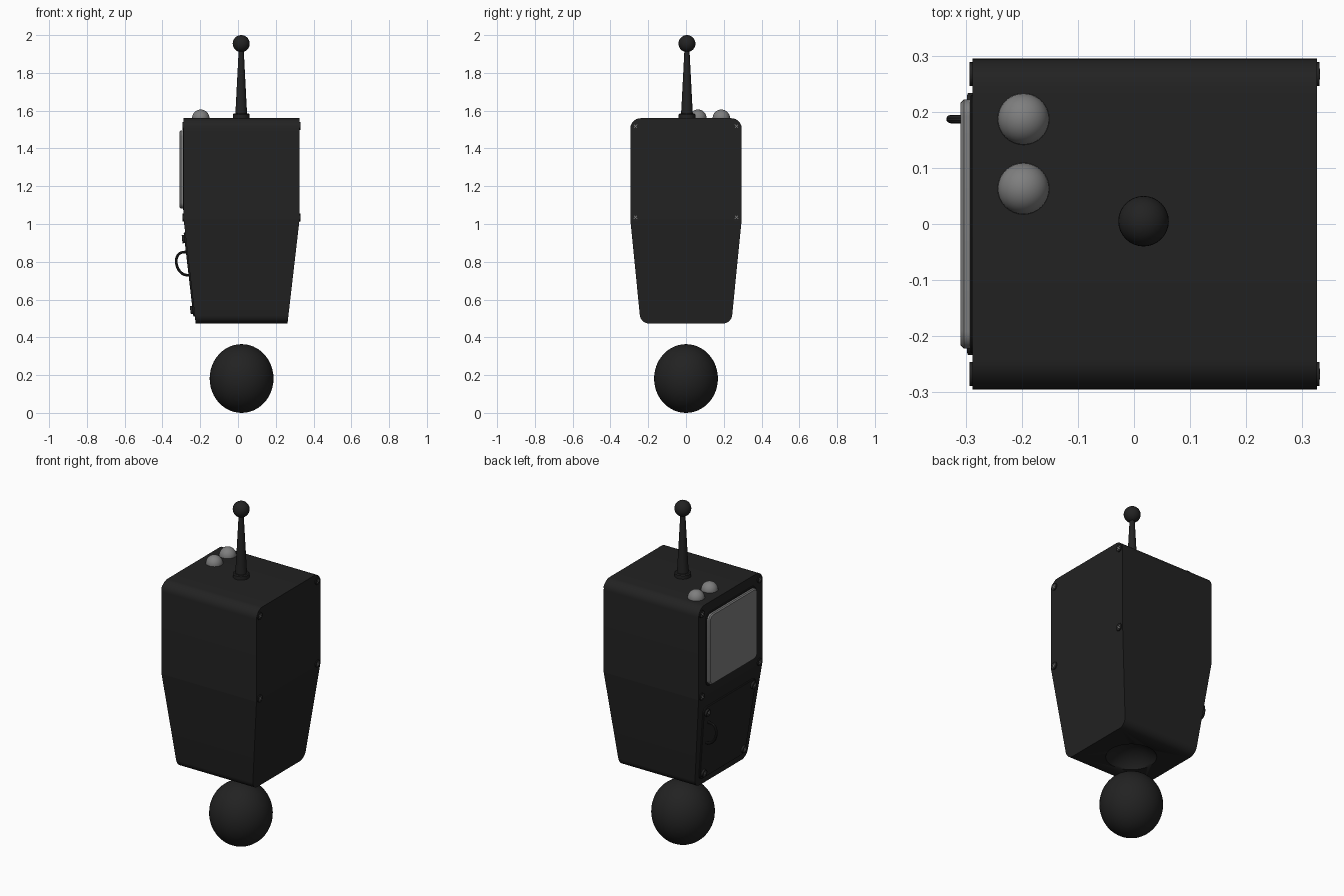
import bpy, bmesh
from math import pi, sin, cos, atan2, radians
from mathutils import Vector

if "Cube" in bpy.data.objects:
    bpy.data.objects.remove(bpy.data.objects["Cube"])

CX, BREAK, BOTTOM, TOP = 0.019, 1.025, 0.473, 1.56
SLOPE = 0.064 / (BREAK - BOTTOM)


def material(name, v):
    m = bpy.data.materials.new(name)
    m.diffuse_color = (v, v, v, 1)
    m.use_nodes = True
    m.node_tree.nodes["Principled BSDF"].inputs["Base Color"].default_value = m.diffuse_color
    return m


black = material("black", 0.016)
grey = material("grey", 0.21)


def half_x(z):
    """Half width of the casing at height z."""
    return 0.307 - max(0, BREAK - z) * SLOPE


def rounded(corners, seg=8):
    """Polygon of (y, z, radius) corners with the corners rounded off."""
    out = []
    for i, (y, z, r) in enumerate(corners):
        p = Vector((y, z))
        if r == 0:
            out.append(p)
            continue
        a = (Vector(corners[i - 1][:2]) - p).normalized()
        b = (Vector(corners[(i + 1) % len(corners)][:2]) - p).normalized()
        half = a.angle(b) / 2
        c = p + (a + b).normalized() * r / sin(half)
        start = a * (r / abs(sin(half) / cos(half))) + p - c
        end = b * (r / abs(sin(half) / cos(half))) + p - c
        for k in range(seg + 1):
            t = k / seg
            ang = start.angle(end)
            out.append(c + (start * sin((1 - t) * ang) + end * sin(t * ang)) / sin(ang))
    return out


def finish(ob, mat, angle=30):
    ob.data.materials.append(mat)
    bpy.ops.object.select_all(action='DESELECT')
    ob.select_set(True)
    bpy.context.view_layer.objects.active = ob
    bpy.ops.object.shade_smooth_by_angle(angle=radians(angle))
    return ob


def loft(name, rings, mat, split_z=None):
    """Skin equal rings of points and cap both ends."""
    bm = bmesh.new()
    rows = [[bm.verts.new(p) for p in ring] for ring in rings]
    n = len(rows[0])
    for a, b in zip(rows, rows[1:]):
        for i in range(n):
            bm.faces.new((a[i], a[(i + 1) % n], b[(i + 1) % n], b[i]))
    for row in (rows[0], rows[-1]):
        if split_z is None:
            bm.faces.new(row)
        else:
            bm.faces.new([v for v in row if v.co.z >= split_z - 1e-4])
            bm.faces.new([v for v in row if v.co.z <= split_z + 1e-4])
    bmesh.ops.recalc_face_normals(bm, faces=bm.faces)
    if split_z is not None:
        for e in bm.edges:
            if all(abs(v.co.z - split_z) < 1e-4 for v in e.verts):
                e.smooth = False
    me = bpy.data.meshes.new(name)
    bm.to_mesh(me)
    bm.free()
    ob = bpy.data.objects.new(name, me)
    bpy.context.collection.objects.link(ob)
    return finish(ob, mat)


def ball(name, loc, r, mat, zscale=1, seg=48):
    bpy.ops.mesh.primitive_uv_sphere_add(segments=seg, ring_count=seg // 2, radius=r, location=loc)
    ob = bpy.context.object
    ob.name = name
    ob.scale.z = zscale
    return finish(ob, mat)


def plate(name, corners, thick, bevel, mat):
    """Raised plate lying on the left face of the casing."""
    outer = rounded(corners)
    mid = sum(outer, Vector((0, 0))) / len(outer)
    ext = max(p.x for p in outer)
    inner = [mid + (p - mid) * (1 - bevel / ext) for p in outer]

    def ring(pts, t):
        return [(CX - half_x(p.y) - t, p.x, p.y) for p in pts]
    return loft(name, [ring(outer, -0.01), ring(outer, thick - bevel), ring(inner, thick)], mat)


def screw(name, side, y, z, rise, tilt=0.0):
    """Round screw head with a crossed slot."""
    def place(ob, mat):
        ob.rotation_euler = (0, side * (pi / 2 + tilt), 0)
        return finish(ob, mat)
    x = CX + side * half_x(z)
    bpy.ops.mesh.primitive_cylinder_add(vertices=20, radius=0.0215, depth=0.02,
                                        location=(x + side * (rise - 0.01), y, z))
    bpy.context.object.name = name
    place(bpy.context.object, black)
    for k in (1, -1):
        bm = bmesh.new()
        bmesh.ops.create_cube(bm, size=1)
        for v in bm.verts:
            a, b = v.co.x * 0.024, v.co.y * 0.004
            v.co = ((a - k * b) * 0.707, (k * a + b) * 0.707, v.co.z * 0.004)
        me = bpy.data.meshes.new(name + "_slot")
        bm.to_mesh(me)
        bm.free()
        ob = bpy.data.objects.new(name + "_slot", me)
        bpy.context.collection.objects.link(ob)
        ob.location = (x + side * (rise - 0.0015), y, z)
        place(ob, grey)


# Casing: rounded profile across, tapering below the break line
profile = rounded([(0.24, BOTTOM, 0.05), (0.295, BREAK, 0), (0.295, TOP, 0.055),
                   (-0.295, TOP, 0.055), (-0.295, BREAK, 0), (-0.24, BOTTOM, 0.05)])
casing = loft("casing", [[(CX + s * half_x(p.y), p.x, p.y) for p in profile] for s in (-1, 1)],
              black, BREAK)

# Concave socket in the underside
cutter = ball("socket_cutter", (CX, 0, BOTTOM - 0.09), 0.163, black)
cutter.hide_render = True
mod = casing.modifiers.new("socket", 'BOOLEAN')
mod.operation, mod.solver, mod.object = 'DIFFERENCE', 'EXACT', cutter
bpy.context.view_layer.objects.active = casing
bpy.ops.object.modifier_apply(modifier=mod.name)
bpy.data.objects.remove(cutter)

# Rolling ball underneath
ball("rolling_ball", (CX, 0, 0.182), 0.169, black, 0.182 / 0.169)

# Screen, door and handle on the left face
plate("screen_frame", [(0.23, 1.075, 0.035), (0.23, 1.503, 0.035),
                       (-0.23, 1.503, 0.035), (-0.23, 1.075, 0.035)], 0.004, 0.002, black)
plate("screen", [(0.222, 1.083, 0.03), (0.222, 1.495, 0.03),
                 (-0.222, 1.495, 0.03), (-0.222, 1.083, 0.03)], 0.021, 0.006, grey)
plate("door", [(0.21, 0.51, 0.03), (0.243, 0.955, 0.03),
               (-0.243, 0.955, 0.03), (-0.21, 0.51, 0.03)], 0.008, 0.003, black)

curve = bpy.data.curves.new("door_handle", 'CURVE')
curve.dimensions = '3D'
curve.bevel_depth, curve.bevel_resolution = 0.0075, 3
spline = curve.splines.new('POLY')
spline.points.add(16)
for k, p in enumerate(spline.points):
    a = pi * k / 16
    p.co = (-0.262 + 0.010 * cos(a) * -1 - 0.064 * sin(a) ** 0.7, 0.187, 0.79 + 0.062 * cos(a), 1)
tmp = bpy.data.objects.new("door_handle", curve)
bpy.context.collection.objects.link(tmp)
bpy.ops.object.select_all(action='DESELECT')
tmp.select_set(True)
bpy.context.view_layer.objects.active = tmp
bpy.ops.object.convert(target='MESH')
finish(bpy.context.object, black)

# Screws on both sides and on the door
for y in (-1, 1):
    for z in (1.035, 1.518):
        for side in (-1, 1):
            screw("case_screw", side, y * 0.267, z, 0.005)
    screw("door_screw", -1, y * 0.212, 0.92, 0.02, atan2(SLOPE, 1))
    screw("door_screw", -1, y * 0.185, 0.545, 0.02, atan2(SLOPE, 1))

# Two domed lamps on top
for y in (0.063, 0.187):
    ball("lamp", (-0.197, y, TOP), 0.046, grey, seg=32)

# Antenna: lathed collar and tapering mast, with a ball tip
stem = [(0.044, 1.55), (0.044, 1.58), (0.039, 1.585), (0.031, 1.585), (0.028, 1.64), (0.013, 1.93)]
loft("antenna_mast", [[(0.017 + r * cos(k * pi / 16), 0.005 + r * sin(k * pi / 16), z)
                       for k in range(32)] for r, z in stem], black)
ball("antenna_tip", (0.017, 0.005, 1.955), 0.045, black, seg=32)
